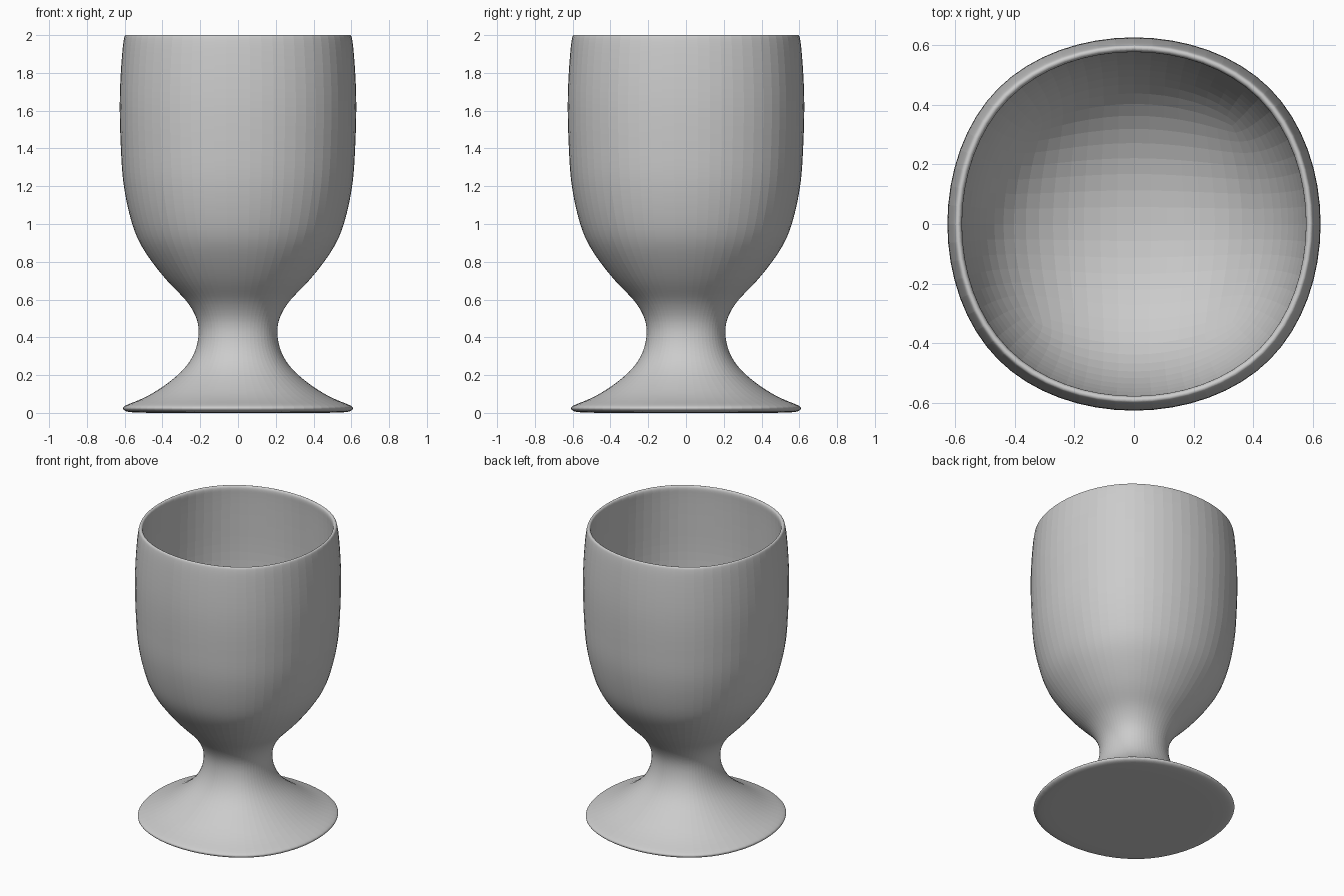
import bpy, bmesh

if "Cube" in bpy.data.objects:
    bpy.data.objects.remove(bpy.data.objects["Cube"])

# Goblet: a stack of square rings smoothed by subdivision into a soft round.
# Each entry is (radius along the axis, height).
foot = [(0.30, 0.0), (0.55, 0.0), (0.603, 0.008), (0.614, 0.03), (0.585, 0.045)]
body = [(0.46, 0.10), (0.32, 0.20), (0.24, 0.30), (0.21, 0.40), (0.22, 0.50),
        (0.28, 0.60), (0.375, 0.70), (0.49, 0.85), (0.56, 1.0), (0.604, 1.2),
        (0.62, 1.4), (0.626, 1.65), (0.615, 1.88)]
lip = [(0.604, 1.985), (0.598, 2.002), (0.582, 2.002), (0.574, 1.98)]
inside = [(0.585, 1.90), (0.614, 0.58)]

target = foot + body + lip + inside
rings = [list(p) for p in target]

# Adjust the body cage so the smoothed surface passes through its points
first, last = len(foot), len(foot) + len(body)
for _ in range(30):
    for i in range(first, last):
        for k in (0, 1):
            limit = (rings[i - 1][k] + 4 * rings[i][k] + rings[i + 1][k]) / 6
            rings[i][k] += 0.7 * (target[i][k] - limit)

# A smoothed square reaches 11/12 of its half side along the axes
bm = bmesh.new()
loops = []
for r, z in rings:
    h = r * 12 / 11
    loops.append([bm.verts.new((x * h, y * h, z))
                  for x, y in ((-1, -1), (1, -1), (1, 1), (-1, 1))])
for a, b in zip(loops, loops[1:]):
    for i in range(4):
        j = (i + 1) % 4
        bm.faces.new((a[i], a[j], b[j], b[i]))
bm.faces.new(loops[0][::-1])   # underside of the foot
bm.faces.new(loops[-1])        # floor of the bowl
bmesh.ops.recalc_face_normals(bm, faces=bm.faces)

mesh = bpy.data.meshes.new("goblet")
bm.to_mesh(mesh)
bm.free()
goblet = bpy.data.objects.new("goblet", mesh)
bpy.context.collection.objects.link(goblet)
sub = goblet.modifiers.new("smooth", 'SUBSURF')
sub.levels = sub.render_levels = 4
